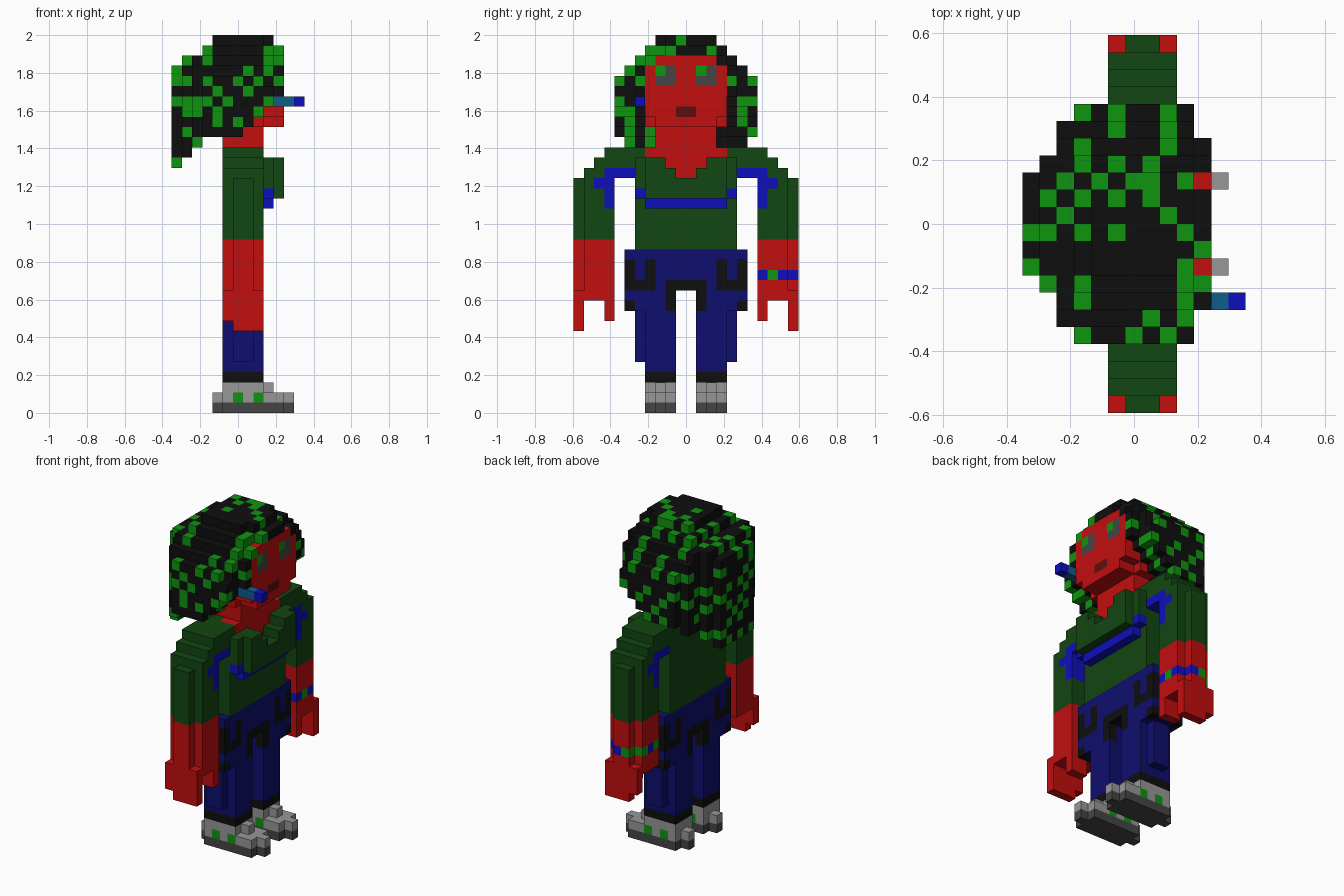
import bpy
import random
from mathutils import Vector

cube = bpy.data.objects.get("Cube")
if cube:
    bpy.data.objects.remove(cube, do_unlink=True)

random.seed(7)
V = 2 / 37                       # block size; grid is 13 x 22 x 37 blocks

COLOURS = {
    "red": (0.54, 0.0045, 0.0045), "dark_green": (0.006, 0.061, 0.006),
    "green": (0.0045, 0.30, 0.0045), "black": (0.0045, 0.0045, 0.0045),
    "blue": (0.0045, 0.0045, 0.51), "navy": (0.0045, 0.0045, 0.156),
    "light_grey": (0.31, 0.31, 0.31), "dark_grey": (0.06, 0.06, 0.06),
    "dark_red": (0.11, 0.0045, 0.0045), "teal": (0.0045, 0.11, 0.26),
}
MATS = {}
for name, rgb in COLOURS.items():
    m = bpy.data.materials.new(name)
    m.use_nodes = True
    m.diffuse_color = (*rgb, 1)
    bsdf = next(n for n in m.node_tree.nodes if n.type == 'BSDF_PRINCIPLED')
    bsdf.inputs["Base Color"].default_value = (*rgb, 1)
    MATS[name] = m


def box(cells, colour, i, j, k):
    """Fill a range of blocks with a colour; ranges are (start, end)."""
    for a in range(*i):
        for b in range(*j):
            for c in range(*k):
                cells[a, b, c] = colour


def flip(cells):
    return {(i, 21 - j, k): c for (i, j, k), c in cells.items()}


def build(name, cells):
    """Make an object from the outer faces of a set of blocks."""
    verts, faces, mats = {}, [], []
    names = sorted(set(cells.values()))
    for cell, colour in cells.items():
        for axis in range(3):
            for side in (0, 1):
                nb = list(cell)
                nb[axis] += 2 * side - 1
                if tuple(nb) in cells:
                    continue
                u, w = (axis + 1) % 3, (axis + 2) % 3
                quad = []
                for du, dw in ((0, 0), (1, 0), (1, 1), (0, 1)):
                    p = list(cell)
                    p[axis] += side
                    p[u] += du
                    p[w] += dw
                    quad.append(verts.setdefault(tuple(p), len(verts)))
                faces.append(quad if side else quad[::-1])
                mats.append(names.index(colour))
    me = bpy.data.meshes.new(name)
    me.from_pydata([Vector((i - 6.5, j - 11, k)) * V for i, j, k in verts], [], faces)
    for n in names:
        me.materials.append(MATS[n])
    me.polygons.foreach_set("material_index", mats)
    me.update()
    ob = bpy.data.objects.new(name, me)
    bpy.context.scene.collection.objects.link(ob)


# Shoes: rounded heel and toe, dark sole, coloured eyelets on the sides
shoe = {}
for k, colour in ((0, "dark_grey"), (1, "light_grey")):
    box(shoe, colour, (5, 11), (7, 10), (k, k + 1))
    box(shoe, colour, (4, 12), (8, 9), (k, k + 1))
box(shoe, "light_grey", (5, 9), (7, 10), (2, 3))
box(shoe, "light_grey", (9, 10), (8, 9), (2, 3))
for i in (6, 8):
    box(shoe, "green", (i, i + 1), (7, 10), (1, 2))

# Legs with dark cuffs and a narrow outer side
leg = {}
box(leg, "black", (5, 9), (7, 10), (3, 4))
box(leg, "navy", (5, 9), (7, 10), (4, 12))
box(leg, "navy", (6, 8), (6, 7), (5, 10))
box(leg, "navy", (5, 9), (5, 10), (10, 12))
for i in (5, 8):
    box(leg, "black", (i, i + 1), (5, 6), (10, 11))
    box(leg, "black", (i, i + 1), (9, 10), (10, 12))

# Hips with pocket outlines on front and back
hips = {}
box(hips, "navy", (5, 9), (5, 17), (12, 16))
for i in (5, 8):
    box(hips, "black", (i, i + 1), (9, 13), (12, 13))
    pocket = {}
    box(pocket, "black", (i, i + 1), (5, 8), (12, 15))
    box(pocket, "navy", (i, i + 1), (6, 7), (13, 15))
    hips.update(pocket)
    hips.update(flip(pocket))

# Arms: sleeve, stepped shoulder, bare forearm, hand
arm = {}
box(arm, "red", (5, 9), (1, 4), (11, 17))
box(arm, "red", (6, 8), (0, 1), (12, 17))
box(arm, "red", (5, 9), (0, 1), (9, 12))
box(arm, "red", (6, 9), (0, 1), (8, 9))
box(arm, "red", (7, 9), (3, 4), (9, 11))
box(arm, "dark_green", (5, 9), (1, 4), (17, 23))
box(arm, "dark_green", (6, 8), (0, 1), (17, 23))
for k in (23, 24, 25):
    box(arm, "dark_green", (5, 9), (k - 22, 6), (k, k + 1))
box(arm, "blue", (5, 9), (3, 6), (23, 24))
box(arm, "blue", (5, 9), (2, 4), (22, 23))
box(arm, "blue", (5, 9), (3, 4), (20, 22))

# Torso with bust, blue under-trim and a V neckline
torso = {}
box(torso, "dark_green", (5, 9), (6, 16), (16, 26))
box(torso, "dark_green", (9, 10), (6, 16), (21, 25))
box(torso, "dark_green", (10, 11), (7, 15), (21, 25))
box(torso, "blue", (9, 10), (7, 15), (20, 21))
for j in (6, 15):
    box(torso, "blue", (9, 10), (j, j + 1), (21, 22))
for k, half in ((25, 4), (24, 2), (23, 1)):
    for j in range(11 - half, 11 + half):
        for i in (9, 10):
            torso.pop((i, j, k), None)
    box(torso, "red", (7, 9), (11 - half, 11 + half), (k, k + 1))

# Head: neck, jaw, face, eyes and mouth
head = {}
box(head, "red", (5, 9), (8, 14), (26, 28))
box(head, "red", (5, 9), (7, 15), (28, 34))
box(head, "red", (9, 11), (8, 14), (28, 29))
box(head, "red", (9, 11), (7, 15), (29, 34))
box(head, "red", (5, 11), (8, 14), (34, 35))
for j in (8, 12):
    box(head, "dark_grey", (10, 11), (j, j + 2), (32, 34))
    box(head, "green", (10, 11), (j, j + 1), (33, 34))
box(head, "dark_red", (10, 11), (10, 12), (29, 30))

# Hair: rounded mass limited by a depth range and a half width at each level
LEVELS = {36: (4, 10, 3), 35: (3, 11, 4), 34: (1, 11, 5), 33: (0, 11, 6),
          30: (0, 10, 7), 29: (0, 9, 7), 28: (0, 8, 7), 27: (0, 7, 7),
          26: (0, 3, 6), 25: (0, 2, 5), 24: (0, 1, 3)}
BACK = (0, 0, 0, 1, 2, 2, 3)     # rear limit by distance from the middle
hair = {}
for k in range(24, 37):
    i0, i1, half = LEVELS.get(k, (0, 11, 7))
    for j in range(11 - half, 11 + half):
        d = j - 11 if j > 10 else 10 - j
        for i in range(max(i0, BACK[d]), min(i1, 10 if d > 4 else 11)):
            dz = max(0, k - 30) / 7
            r = ((i - 5) / 6) ** 2 + ((j - 10.5) / 7.2) ** 2 + dz ** 2
            if r < 1.28 and (i, j, k) not in head:
                hair[i, j, k] = "black"
# Scattered green curls, rarely touching each other
surface = [c for c in hair if any(
    (c[0] + a, c[1] + b, c[2] + e) not in hair
    for a, b, e in ((1, 0, 0), (-1, 0, 0), (0, 1, 0), (0, -1, 0), (0, 0, 1), (0, 0, -1)))]
random.shuffle(surface)
for i, j, k in surface:
    near = sum(hair.get(n) == "green" for n in (
        (i + 1, j, k), (i - 1, j, k), (i, j + 1, k),
        (i, j - 1, k), (i, j, k + 1), (i, j, k - 1)))
    if near == 0 and random.random() < 0.5 or near == 1 and random.random() < 0.1:
        hair[i, j, k] = "green"

# Small stick beside the face
stick = {}
box(stick, "teal", (10, 12), (6, 7), (30, 31))
box(stick, "blue", (12, 13), (6, 7), (30, 31))
for c in stick:
    hair.pop(c, None)

# Left arm carries a chequered wristband
left_arm = flip(arm)
for (i, j, k) in left_arm:
    if k == 13:
        left_arm[i, j, k] = "green" if (i + j) % 2 else "blue"

for name, cells in (("right_shoe", shoe), ("left_shoe", flip(shoe)),
                    ("right_leg", leg), ("left_leg", flip(leg)), ("hips", hips),
                    ("right_arm", arm), ("left_arm", left_arm), ("torso", torso),
                    ("head", head), ("hair", hair), ("stick", stick)):
    build(name, cells)
